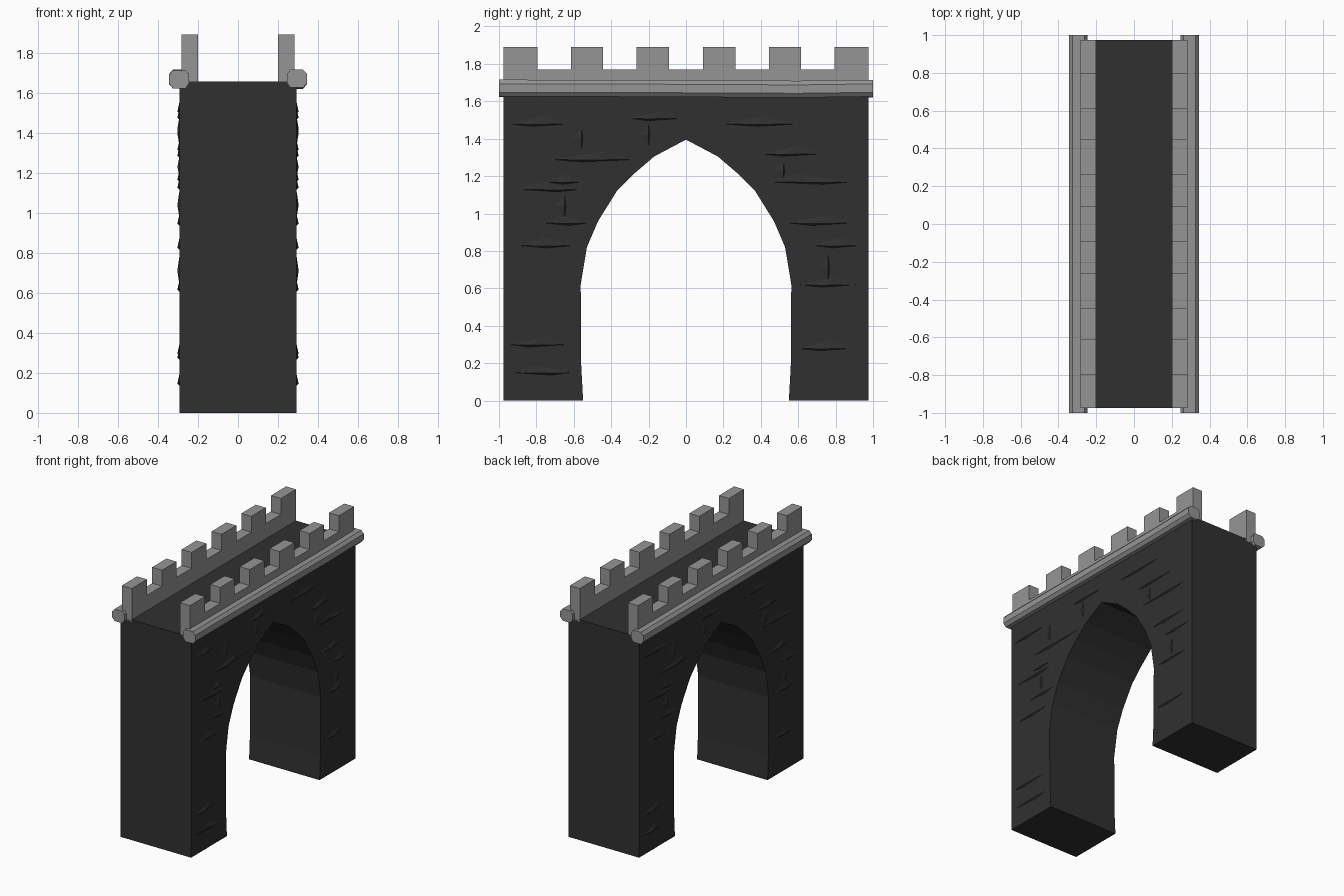
import bpy, bmesh, random

random.seed(4)
cube = bpy.data.objects.get("Cube")
if cube:
    bpy.data.objects.remove(cube, do_unlink=True)


def make_material(name, value):
    mat = bpy.data.materials.new(name)
    mat.use_nodes = True
    colour = (value, value, value, 1)
    mat.diffuse_color = colour
    mat.node_tree.nodes["Principled BSDF"].inputs["Base Color"].default_value = colour
    return mat


dark_stone = make_material("dark stone", 0.03)
light_stone = make_material("light stone", 0.30)


def finish(name, bm, mat):
    bmesh.ops.recalc_face_normals(bm, faces=bm.faces)
    mesh = bpy.data.meshes.new(name)
    bm.to_mesh(mesh)
    bm.free()
    mesh.materials.append(mat)
    obj = bpy.data.objects.new(name, mesh)
    bpy.context.collection.objects.link(obj)
    return obj


def loft(name, rings, mat):
    """Join matching rings of points and cap both ends."""
    bm = bmesh.new()
    loops = [[bm.verts.new(p) for p in ring] for ring in rings]
    count = len(loops[0])
    for a, b in zip(loops, loops[1:]):
        for i in range(count):
            j = (i + 1) % count
            bm.faces.new((a[i], a[j], b[j], b[i]))
    bm.faces.new(loops[0])
    bm.faces.new(loops[-1])
    return finish(name, bm, mat)


def slab(name, outline, x0, x1, mat):
    return loft(name, [[(x, y, z) for y, z in outline] for x in (x0, x1)], mat)


# Gate wall with pointed arch
WALL_X, WALL_Y, WALL_TOP = 0.293, 0.975, 1.655
arch = [(0.55, 0), (0.56, 0.18), (0.563, 0.62), (0.53, 0.82), (0.47, 0.96),
        (0.37, 1.12), (0.275, 1.215), (0.17, 1.305)]
outline = [(WALL_Y, 0), (WALL_Y, WALL_TOP), (-WALL_Y, WALL_TOP), (-WALL_Y, 0)]
outline += [(-y, z) for y, z in arch] + [(0, 1.395)] + arch[::-1]
slab("gate_wall", outline, -WALL_X, WALL_X, dark_stone)

# Chipped stone courses: centre y, height, length
courses = [(-.78, 1.48, .38), (-.15, 1.51, .35), (.4, 1.48, .5), (-.48, 1.29, .55),
           (.58, 1.32, .4), (-.65, 1.17, .22), (.64, 1.17, .55), (-.74, 1.13, .4),
           (-.65, .95, .28), (.72, .95, .4), (-.75, .83, .36), (.81, .83, .3),
           (.77, .62, .36), (-.78, .3, .36), (.75, .28, .34), (-.78, .15, .36)]
joints = [(-.56, 1.4, .16), (-.2, 1.42, .14), (.52, 1.23, .12), (-.65, 1.04, .16), (.76, .71, .17)]


def add_chip(bm, side, base, crest):
    """Low wedge on the wall face, its crest near one long edge."""
    rim = [bm.verts.new((side * (WALL_X - 0.002), side * y, z)) for y, z in base]
    top = bm.verts.new((side * (WALL_X + 0.01), side * crest[0], crest[1]))
    for i in range(len(rim)):
        bm.faces.new((rim[i], rim[(i + 1) % len(rim)], top))
    bm.faces.new(rim)


for side, label in ((1, "left"), (-1, "right")):
    bm = bmesh.new()
    for y, z, length in courses:
        h = length / 2
        skew = random.uniform(-0.4, 0.4) * h
        add_chip(bm, side, [(y - h, z), (y + skew, z - 0.016), (y + h, z), (y - skew, z + 0.05)],
                 (y + skew, z - 0.004))
    for y, z, length in joints:
        h = length / 2
        add_chip(bm, side, [(y, z - h), (y + 0.01, z), (y, z + h), (y - 0.06, z)], (y, z))
    finish(label + "_stone_courses", bm, dark_stone)

# Battlement outline: low parapet with six merlons
merlons = [(-.975, -.795), (-.615, -.445), (-.265, -.09), (.09, .265), (.445, .615), (.795, .975)]
crown = [(WALL_Y, 1.64), (-WALL_Y, 1.64)]
for start, end in merlons:
    if start > -WALL_Y:
        crown.append((start, 1.77))
    crown += [(start, 1.89), (end, 1.89)]
    if end < WALL_Y:
        crown.append((end, 1.77))

# Ledge cross-section, chamfered
section = [(.245, 1.645), (.262, 1.622), (.325, 1.622), (.345, 1.645),
           (.345, 1.69), (.325, 1.712), (.262, 1.712), (.245, 1.69)]

for side, label in ((1, "left"), (-1, "right")):
    slab(label + "_battlement", crown, side * 0.2, side * 0.283, light_stone)
    rings = []
    for y in (-1, -0.45, 0.15, 0.6, 1):
        dz = random.uniform(-0.005, 0.004)
        rings.append([(side * x, y, z + dz) for x, z in section])
    loft(label + "_ledge", rings, light_stone)
